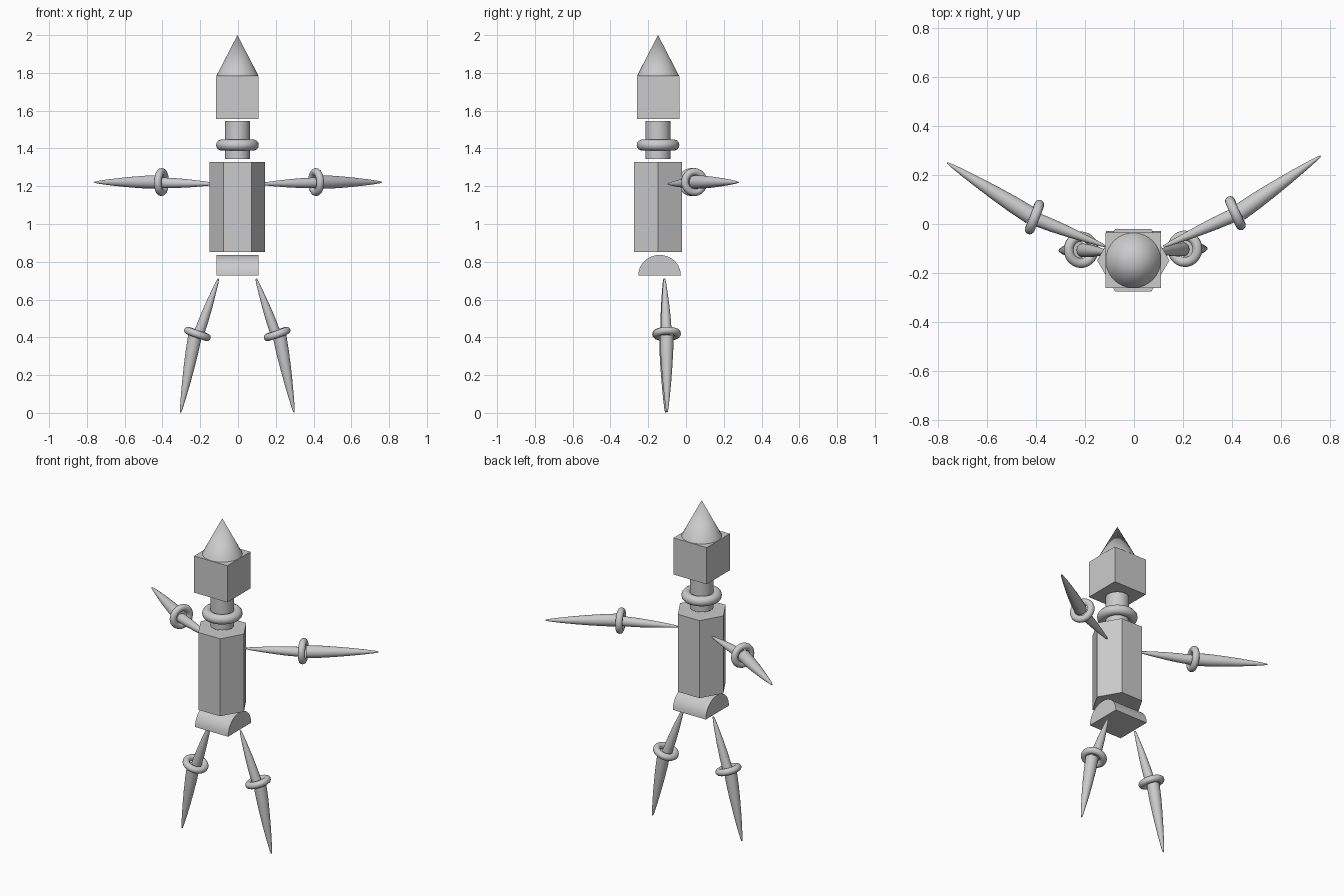
import bpy, bmesh, math
from mathutils import Vector

if "Cube" in bpy.data.objects:
    bpy.data.objects.remove(bpy.data.objects["Cube"])

BX, BY = -0.003, -0.148   # body axis


def name_it(name, smooth=False):
    ob = bpy.context.object
    ob.name = name
    if smooth:
        bpy.ops.object.shade_smooth_by_angle(angle=math.radians(40))
    return ob


def spindle(name, wide, tip, profile, segs=24):
    """Round taper lathed along the line wide -> tip; profile = (t, radius)."""
    wide, tip = Vector(wide), Vector(tip)
    axis = tip - wide
    rot = axis.to_track_quat('Z', 'Y')
    bm = bmesh.new()
    rings = []
    for t, r in profile:
        rings.append([bm.verts.new(wide + axis * t + rot @ Vector(
            (r * math.cos(a), r * math.sin(a), 0)))
            for a in (2 * math.pi * i / segs for i in range(segs))])
    for a, b in zip(rings, rings[1:]):
        for i in range(segs):
            j = (i + 1) % segs
            bm.faces.new((a[i], a[j], b[j], b[i]))
    bm.faces.new(rings[0][::-1])
    bm.faces.new(rings[-1])
    me = bpy.data.meshes.new(name)
    bm.to_mesh(me)
    bm.free()
    ob = bpy.data.objects.new(name, me)
    bpy.context.collection.objects.link(ob)
    bpy.context.view_layer.objects.active = ob
    bpy.ops.object.select_all(action='DESELECT')
    ob.select_set(True)
    name_it(name, True)


def ring(name, loc, axis, major, minor):
    bpy.ops.mesh.primitive_torus_add(
        location=loc, major_radius=major, minor_radius=minor,
        major_segments=40, minor_segments=14,
        rotation=Vector(axis).to_track_quat('Z', 'Y').to_euler())
    name_it(name, True)


# Pointed hat
bpy.ops.mesh.primitive_cone_add(vertices=32, radius1=0.112, radius2=0, depth=0.217,
                                location=(BX, BY, 1.8915))
name_it("hat", True)

# Box head
bpy.ops.mesh.primitive_cube_add(size=0.225, location=(BX, BY, 1.669))
name_it("head")

# Neck and collar
bpy.ops.mesh.primitive_cylinder_add(vertices=32, radius=0.066, depth=0.202,
                                    location=(BX, BY, 1.444))
name_it("neck", True)
ring("collar", (BX, BY, 1.418), (0, 0, 1), 0.084, 0.029)

# Six-sided torso, flat faces front and back
bpy.ops.mesh.primitive_cylinder_add(vertices=6, radius=0.147, depth=0.476,
                                    location=(BX, BY, 1.09), rotation=(0, 0, math.pi / 6))
name_it("torso")

# Half-round hips, flat side down
bm = bmesh.new()
arc = [(-0.14 + 0.1125 * math.cos(math.pi * i / 20), 0.728 + 0.108 * math.sin(math.pi * i / 20))
       for i in range(21)]
face = bm.faces.new([bm.verts.new((BX - 0.112, y, z)) for y, z in arc])
ext = bmesh.ops.extrude_face_region(bm, geom=[face])
bmesh.ops.translate(bm, vec=(0.224, 0, 0),
                    verts=[v for v in ext["geom"] if isinstance(v, bmesh.types.BMVert)])
bmesh.ops.recalc_face_normals(bm, faces=bm.faces)
me = bpy.data.meshes.new("hips")
bm.to_mesh(me)
bm.free()
hips = bpy.data.objects.new("hips", me)
bpy.context.collection.objects.link(hips)
bpy.ops.object.select_all(action='DESELECT')
bpy.context.view_layer.objects.active = hips
hips.select_set(True)
name_it("hips", True)

# Limbs: upper taper, joint ring, lower taper
UPPER = [(0, 0.028), (0.25, 0.026), (0.5, 0.021), (0.75, 0.014), (0.93, 0.008), (1, 0.004)]
LOWER = [(0, 0.036), (0.2, 0.034), (0.4, 0.029), (0.6, 0.0225), (0.8, 0.0145), (0.95, 0.007), (1, 0.003)]
LIMBS = [  # name, body end, upper end, joint, lower start, far tip
    ("left_arm", (-0.118, -0.09, 1.212), (-0.40, 0.02, 1.218), (-0.405, 0.028, 1.222),
     (-0.42, 0.034, 1.222), (-0.76, 0.249, 1.221)),
    ("right_arm", (0.12, -0.092, 1.212), (0.405, 0.036, 1.218), (0.413, 0.044, 1.222),
     (0.43, 0.047, 1.222), (0.76, 0.277, 1.221)),
    ("left_leg", (-0.104, -0.116, 0.71), (-0.207, -0.107, 0.42), (-0.215, -0.105, 0.418),
     (-0.228, -0.106, 0.407), (-0.304, -0.108, 0.002)),
    ("right_leg", (0.096, -0.114, 0.71), (0.199, -0.103, 0.42), (0.207, -0.101, 0.418),
     (0.22, -0.102, 0.407), (0.297, -0.1, 0.002)),
]
for name, top, elbow, joint, start, tip in LIMBS:
    spindle("upper_" + name, elbow, top, UPPER)
    spindle("lower_" + name, start, tip, LOWER)
    ring(name + "_joint", joint, Vector(elbow) - Vector(top), 0.054, 0.02)
